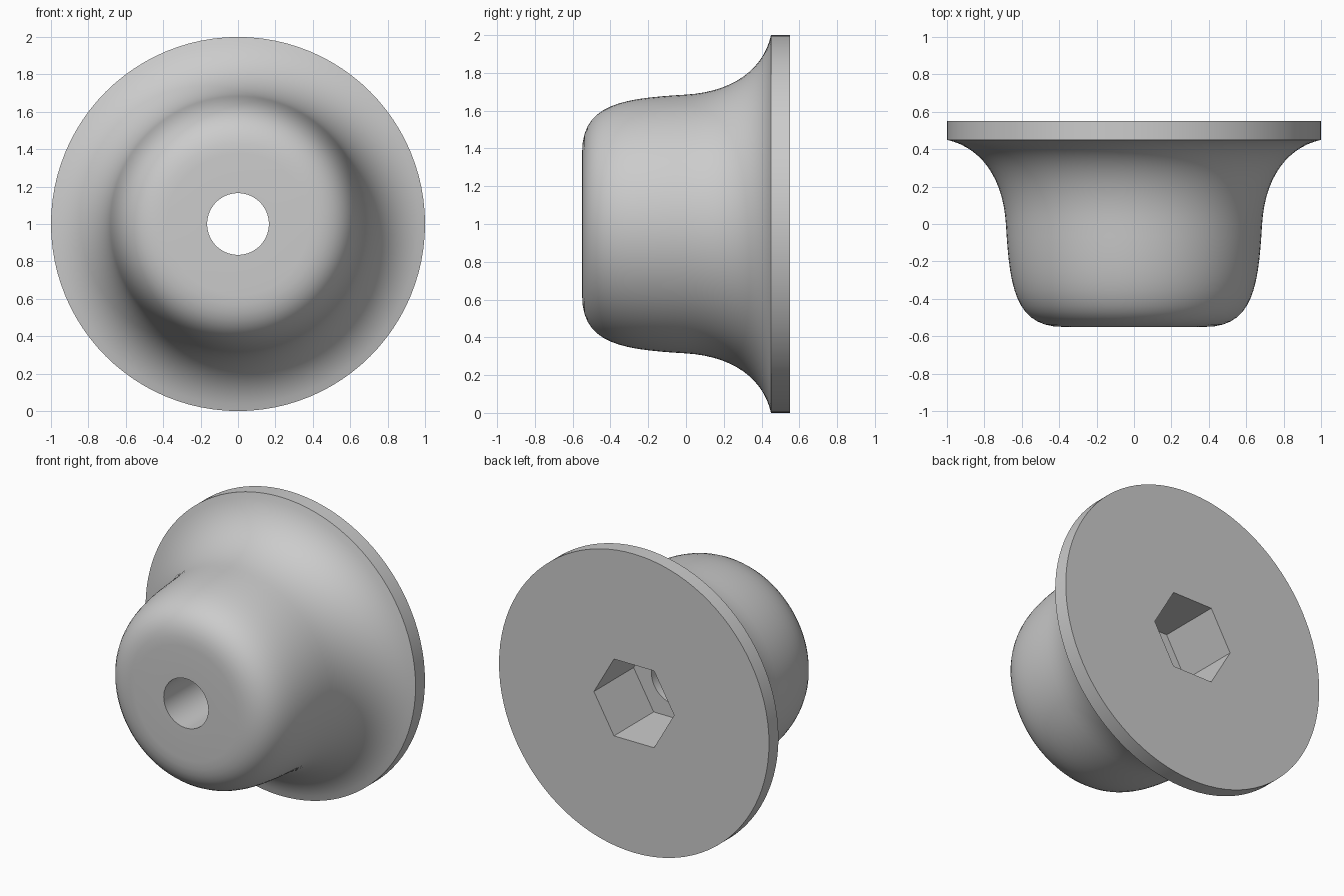
import bpy, bmesh, math

if "Cube" in bpy.data.objects:
    bpy.data.objects.remove(bpy.data.objects["Cube"])

N = 96            # sides around the axis (multiple of 6 so the hex corners are exact)
CENTRE_Z = 1.0


def bezier(p0, p1, p2, p3, steps):
    pts = []
    for i in range(steps + 1):
        t = i / steps
        w = ((1 - t) ** 3, 3 * t * (1 - t) ** 2, 3 * t * t * (1 - t), t ** 3)
        pts.append(tuple(sum(k * p[a] for k, p in zip(w, (p0, p1, p2, p3))) for a in (0, 1)))
    return pts


def hex_factor(ang):
    # radius of a hexagon with corners on the x axis, relative to its corner radius
    a = ang % (math.pi / 3) - math.pi / 6
    return math.cos(math.pi / 6) / math.cos(a)


# Profile as (radius, y, is_hex), running from the front hole around to the socket
HOLE, SOCKET, FLOOR_Y = 0.165, 0.297, 0.13
nose = bezier((0.38, -0.55), (0.64, -0.55), (0.665, -0.33), (0.685, 0.0), 14)
flare = bezier((0.685, 0.0), (0.70, 0.25), (0.82, 0.41), (1.0, 0.45), 14)
profile = [(HOLE, -0.55, False)]
profile += [(r, y, False) for r, y in nose + flare[1:]]
profile += [(1.0, 0.55, False), (SOCKET, 0.55, True),
            (SOCKET, FLOOR_Y, True), (HOLE, FLOOR_Y, False)]

# Loft the closed profile around the y axis
bm = bmesh.new()
rings = []
for r, y, is_hex in profile:
    ring = []
    for i in range(N):
        a = 2 * math.pi * i / N
        k = r * (hex_factor(a) if is_hex else 1.0)
        ring.append(bm.verts.new((k * math.cos(a), y, CENTRE_Z + k * math.sin(a))))
    rings.append(ring)
for j, ring in enumerate(rings):
    nxt = rings[(j + 1) % len(rings)]
    for i in range(N):
        k = (i + 1) % N
        bm.faces.new((ring[i], ring[k], nxt[k], nxt[i]))
bmesh.ops.recalc_face_normals(bm, faces=bm.faces)

mesh = bpy.data.meshes.new("flanged_knob")
bm.to_mesh(mesh)
bm.free()
knob = bpy.data.objects.new("flanged_knob", mesh)
bpy.context.collection.objects.link(knob)

# Single plain grey
grey = bpy.data.materials.new("plain_grey")
grey.diffuse_color = (0.6, 0.6, 0.6, 1.0)
grey.use_nodes = True
grey.node_tree.nodes["Principled BSDF"].inputs["Base Color"].default_value = grey.diffuse_color
mesh.materials.append(grey)

# Smooth body with crisp rim, hole and socket edges
bpy.context.view_layer.objects.active = knob
knob.select_set(True)
bpy.ops.object.shade_smooth_by_angle(angle=math.radians(35))
